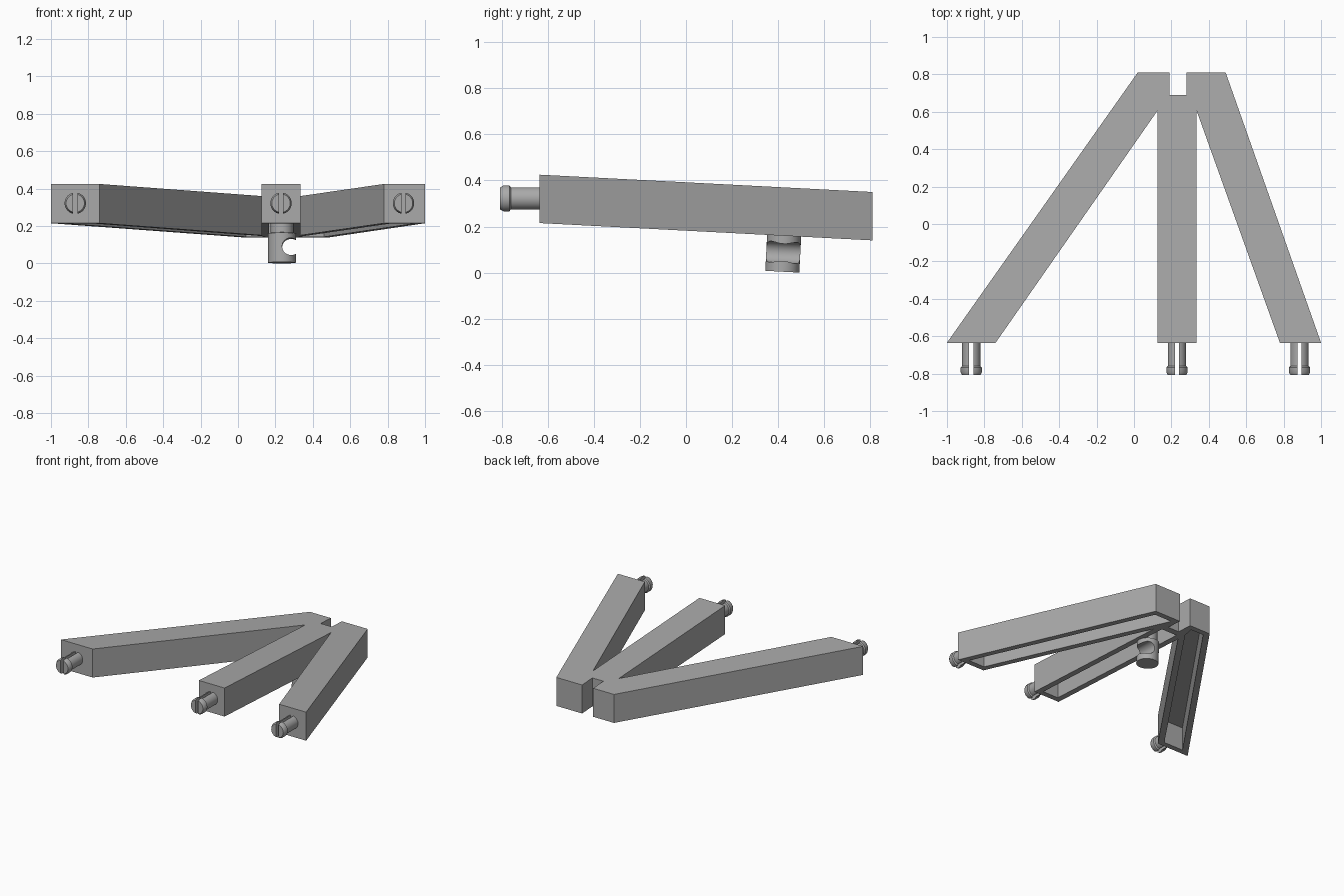
import bpy, bmesh, math
from mathutils import Matrix

cube = bpy.data.objects.get("Cube")
if cube:
    bpy.data.objects.remove(cube, do_unlink=True)

SLOPE = 0.052      # the body drops towards the back
WALL = 0.042
FRONT, BACK = -0.635, 0.81

grey = bpy.data.materials.new("grey plastic")
grey.use_nodes = True
colour = (0.4, 0.4, 0.4, 1)
grey.diffuse_color = colour
grey.node_tree.nodes["Principled BSDF"].inputs["Base Color"].default_value = colour


def finish(name, bm):
    bmesh.ops.recalc_face_normals(bm, faces=bm.faces)
    mesh = bpy.data.meshes.new(name)
    bm.to_mesh(mesh)
    bm.free()
    mesh.materials.append(grey)
    obj = bpy.data.objects.new(name, mesh)
    bpy.context.collection.objects.link(obj)
    return obj


def prism(name, outline, low, high, slope=SLOPE):
    """Extrude a plan outline between two parallel sloping planes."""
    bm = bmesh.new()
    rings = [[bm.verts.new((x, y, z - slope * y)) for x, y in outline] for z in (low, high)]
    for ring in rings:
        bm.faces.new(ring)
    n = len(outline)
    for i in range(n):
        j = (i + 1) % n
        bm.faces.new((rings[0][i], rings[0][j], rings[1][j], rings[1][i]))
    return finish(name, bm)


def lathe(name, profile, matrix, sides=40):
    """Stack rings of (radius, height) into a closed turned solid."""
    bm = bmesh.new()
    rings = []
    for r, h in profile:
        angles = [2 * math.pi * i / sides for i in range(sides)]
        rings.append([bm.verts.new((r * math.cos(a), r * math.sin(a), h)) for a in angles])
    for a, b in zip(rings, rings[1:]):
        for i in range(sides):
            j = (i + 1) % sides
            bm.faces.new((a[i], a[j], b[j], b[i]))
    bm.faces.new(rings[0])
    bm.faces.new(rings[-1])
    bm.transform(matrix)
    return finish(name, bm)


def cut(obj, cutter):
    cutter.hide_render = True
    bpy.context.view_layer.objects.active = obj
    mod = obj.modifiers.new("cut", 'BOOLEAN')
    mod.operation = 'DIFFERENCE'
    mod.solver = 'EXACT'
    mod.object = cutter
    bpy.ops.object.modifier_apply(modifier=mod.name)
    bpy.data.objects.remove(cutter, do_unlink=True)


def smooth(obj):
    bpy.ops.object.select_all(action='DESELECT')
    obj.select_set(True)
    bpy.context.view_layer.objects.active = obj
    bpy.ops.object.shade_smooth_by_angle(angle=math.radians(35))


# Three-armed body with a notch at the back
body = prism("three_arm_body", [
    (-1, FRONT), (-0.74, FRONT), (0.125, 0.605), (0.125, FRONT), (0.335, FRONT),
    (0.335, 0.605), (0.78, FRONT), (1, FRONT), (0.49, BACK), (0.28, BACK),
    (0.28, 0.69), (0.19, 0.69), (0.19, BACK), (0.02, BACK)], 0.182, 0.392)

# Hollow underside of each arm
f, b = FRONT + WALL, BACK - WALL
channels = [
    [(-0.92, f), (-0.762, f), (0.125, 0.68), (0.148, b), (0.042, b)],
    [(0.125 + WALL, f), (0.335 - WALL, f), (0.335 - WALL, 0.64), (0.125 + WALL, 0.64)],
    [(0.81, f), (0.94, f), (0.46, b), (0.322, b)],
]
for outline in channels:
    cut(body, prism("channel_cutter", outline, 0.1, 0.352))

# Split snap pins on the front ends
for name, x in (("right", -0.87), ("middle", 0.23), ("left", 0.885)):
    place = Matrix.Translation((x, FRONT, 0.322)) @ Matrix.Rotation(math.pi / 2, 4, 'X')
    pin = lathe(name + "_snap_pin", [
        (0.049, -0.01), (0.049, 0.125), (0.057, 0.132), (0.057, 0.158), (0.049, 0.172)], place)
    slot = [(x - 0.011, -0.9), (x + 0.011, -0.9), (x + 0.011, FRONT), (x - 0.011, FRONT)]
    cut(pin, prism("slot_cutter", slot, 0.2, 0.45, 0))
    smooth(pin)

# Clip post below the hub, with a side-opening bar socket
tilt = Matrix.Translation((0.235, 0.418, 0.004)) @ Matrix.Rotation(-math.atan(SLOPE), 4, 'X')
post = lathe("clip_post", [
    (0.074, 0), (0.074, 0.157), (0.061, 0.16), (0.061, 0.345)], tilt)
socket = tilt @ Matrix.Translation((0.047, 0, 0.084)) @ Matrix.Rotation(math.pi / 2, 4, 'X')
cut(post, lathe("socket_cutter", [(0.046, -0.2), (0.046, 0.2)], socket))
smooth(post)
